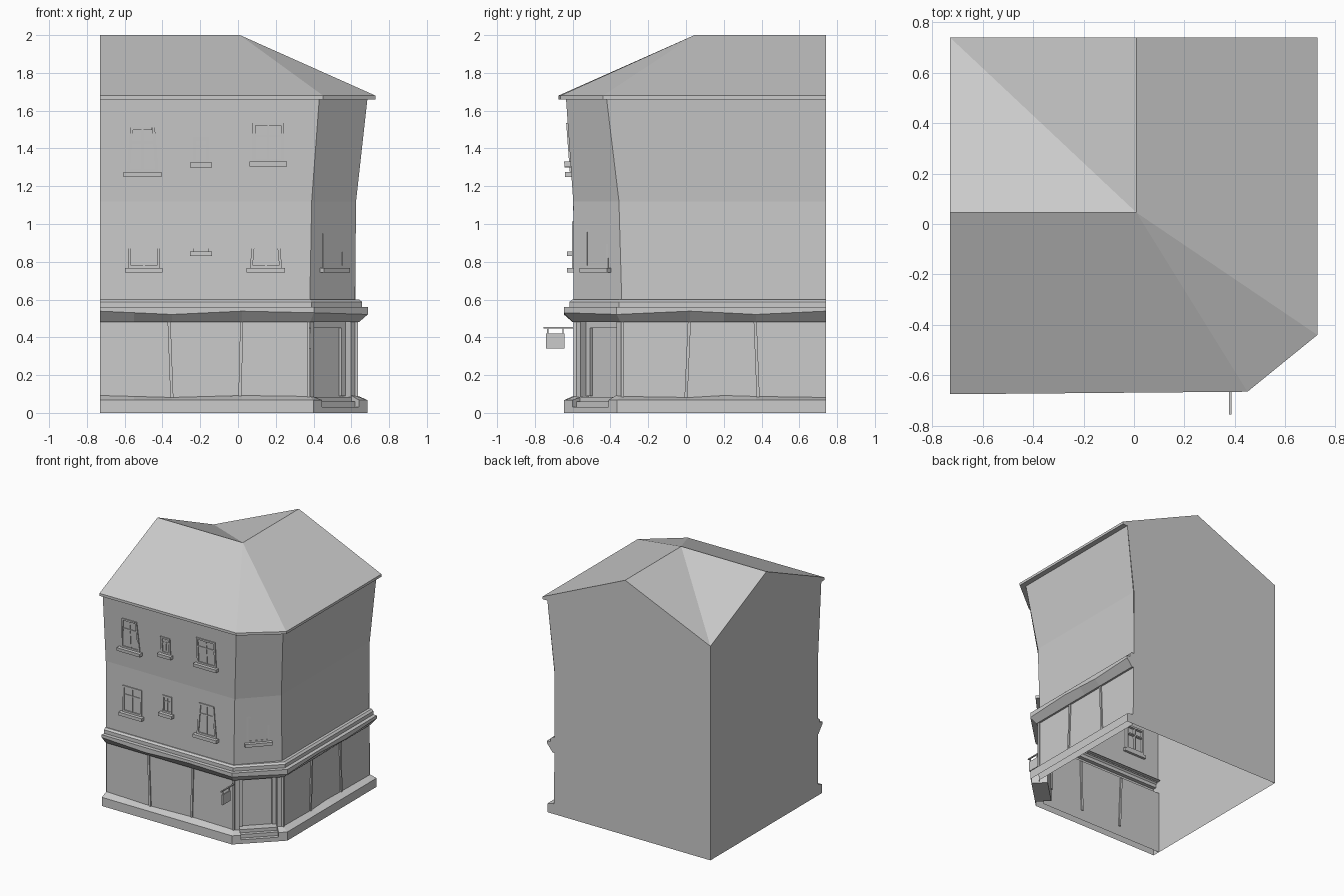
import bpy, math
from mathutils import Vector as V

if "Cube" in bpy.data.objects:
    bpy.data.objects.remove(bpy.data.objects["Cube"])


def mesh(name, verts, faces):
    me = bpy.data.meshes.new(name)
    me.from_pydata([tuple(v) for v in verts], [], faces)
    me.update()
    ob = bpy.data.objects.new(name, me)
    bpy.context.collection.objects.link(ob)
    return ob


def loft(name, rings, caps=False):
    n = len(rings[0])
    verts = [p for r in rings for p in r]
    faces = [(k * n + i, k * n + i + 1, (k + 1) * n + i + 1, (k + 1) * n + i)
             for k in range(len(rings) - 1) for i in range(n - 1)]
    if caps:
        first = [k * n for k in range(len(rings))]
        faces += [first, [i + n - 1 for i in reversed(first)]]
    return mesh(name, verts, faces)


def offset(path, d):
    pts = [V(p) for p in path]
    nor = [V((b - a).yx).normalized() for a, b in zip(pts, pts[1:])]
    nor = [V((n.x, -n.y)) for n in nor]
    out = []
    for i, p in enumerate(pts):
        a, b = nor[max(i - 1, 0)], nor[min(i, len(nor) - 1)]
        out.append(p + (a + b) * d / (1 + a.dot(b)))
    return out


def sweep(name, path, profile, caps=True):
    # profile entries: outward offset, height, height wobble along the path
    rings = [[(p.x, p.y, z + w * math.sin(i * 2.1 + 1)) for i, p in enumerate(offset(path, d))]
             for d, z, w in profile]
    return loft(name, rings, caps)


class Wall:
    """Places outlines (along, height) on a wall, with the lean of the upper storeys."""
    def __init__(self, origin, along, lean=0.0):
        self.o, self.u = V((*origin, 0)), V((*along, 0)).normalized()
        self.n, self.lean = V((self.u.y, -self.u.x, 0)), lean

    def prism(self, outline, d0, d1):
        def at(a, z, d):
            return self.o + self.u * a + self.n * (d + self.lean * max(0, z - 1.12)) + V((0, 0, z))
        n = len(outline)
        v = [at(a, z, d0) for a, z in outline] + [at(a, z, d1) for a, z in outline]
        f = [tuple(reversed(range(n))), tuple(range(n, 2 * n))]
        f += [(i, (i + 1) % n, n + (i + 1) % n, n + i) for i in range(n)]
        return v, f

    def build(self, name, parts):
        verts, faces = [], []
        for outline, d0, d1 in parts:
            v, f = self.prism(outline, d0, d1)
            faces += [tuple(i + len(verts) for i in q) for q in f]
            verts += v
        return mesh(name, verts, faces)


def rect(a0, a1, z0, z1):
    return [(a0, z0), (a1, z0), (a1, z1), (a0, z1)]


def window(name, wall, c, z0, z1, wb, wt, t=0.014):
    def half(z):
        return (wb + (wt - wb) * (z - z0) / (z1 - z0)) / 2
    hb, ht, zm = half(z0), half(z1), z0 + (z1 - z0) * 0.66
    hm = half(zm)
    parts = [([(c - hb, z0), (c - hb + t, z0), (c - ht + t, z1), (c - ht, z1)], -0.02, 0.008),
             ([(c + hb - t, z0), (c + hb, z0), (c + ht, z1), (c + ht - t, z1)], -0.02, 0.008),
             (rect(c - ht + t, c + ht - t, z1 - t, z1), -0.02, 0.008),
             (rect(c - hb + t, c + hb - t, z0, z0 + t), -0.02, 0.008),
             (rect(c - 0.005, c + 0.005, z0 + t, z1 - t), -0.02, 0.005),
             (rect(c - hm + t, c + hm - t, zm - 0.005, zm + 0.005), -0.02, 0.005)]
    wall.build(name, parts)
    hs = hb + 0.017
    wall.build(name + "_sill", [(rect(c - hs, c + hs, z0 - 0.025, z0), -0.02, 0.034)])


# Ground floor footprint with the chamfered corner
L, BACK = -0.73, 0.74
A, B = V((0.38, -0.595)), V((0.635, -0.345))
cu = (B - A).normalized()
cn = V((cu.y, -cu.x))
clen = (B - A).length
front = [(L, -0.595), (-0.55, -0.595), (-0.35, -0.595), (0.02, -0.595)]
side = [(0.635, 0.02), (0.635, 0.2), (0.635, 0.37), (0.635, BACK)]
d0, d1 = A + cu * 0.12 * clen, A + cu * 0.88 * clen

# Shop walls, with the recessed doorway on the chamfer
loft("shop_front_left", [[(*p, z) for p in offset([front[0], A, d0], -0.01)] for z in (0, 0.5)])
loft("shop_front_right", [[(*p, z) for p in offset([d1, B, side[-1]], -0.01)] for z in (0, 0.5)])
niche = [d0 - cn * 0.01, d0 - cn * 0.07, d1 - cn * 0.07, d1 - cn * 0.01]
loft("doorway", [[(*p, z) for p in niche] for z in (0, 0.5)])

# Plinth either side of the steps
plinth = [(0.05, 0, 0), (0.05, 0.068, 0), (-0.005, 0.087, 0.006), (-0.01, 0, 0)]
sweep("plinth_left", front + [A, d0], plinth)
sweep("plinth_right", [d1, B] + side, plinth)

# Cornice above the shop
sweep("cornice", front + [A, B] + side,
      [(-0.01, 0.48, 0), (0.005, 0.48, 0), (0.052, 0.53, 0.01), (0.052, 0.56, 0), (0.022, 0.56, 0),
       (0.022, 0.587, 0), (0.008, 0.6, 0), (-0.03, 0.6, 0)])

front_wall = Wall((0, -0.595), (1, 0))
side_wall = Wall((0.635, 0), (0, 1))
corner_wall = Wall(A, cu)

# Slightly crooked shop mullions
for wall, label, posts in ((front_wall, "front", [(-0.35, -0.365), (0.01, 0.02), (0.372, 0.372)]),
                           (side_wall, "side", [(0.0, 0.018), (0.382, 0.366), (-0.337, -0.337)])):
    for i, (b, t) in enumerate(posts):
        wall.build(f"{label}_mullion_{i}",
                   [([(b - .008, .08), (b + .008, .08), (t + .008, .49), (t - .008, .49)], -0.02, 0.0)])

# Corner door frame and steps
e0, e1 = 0.12 * clen, 0.88 * clen
corner_wall.build("door_frame", [(rect(e0, e0 + 0.03, 0.09, 0.48), -0.08, -0.05),
                                 (rect(e1 - 0.03, e1, 0.09, 0.48), -0.08, -0.05),
                                 (rect(e0 + 0.03, e1 - 0.03, 0.45, 0.48), -0.08, -0.05)])
for i, (z, out) in enumerate(((0.032, 0.05), (0.06, 0.022), (0.085, -0.006))):
    corner_wall.build(f"step_{i}", [(rect(e0, e1, z - 0.032 if i == 0 else z - 0.028, z), -0.07, out)])

# Upper storeys, leaning outward to the eaves
top = [(L, -0.635, 1.66), (0.43, -0.635, 1.66), (0.685, -0.42, 1.66), (0.685, BACK, 1.66)]
loft("upper_walls", [
    [(L, -0.595, 0.59), (0.38, -0.595, 0.59), (0.62, -0.34, 0.59), (0.62, BACK, 0.59)],
    [(L, -0.597, 1.12), (0.39, -0.597, 1.12), (0.625, -0.355, 1.12), (0.625, BACK, 1.12)], top])

# Party walls with gables
mesh("left_wall", [(L, y, z) for y, z in ((BACK, 0), (-0.595, 0), (-0.597, 1.12), (-0.635, 1.66),
                                          (-0.675, 1.66), (-0.675, 1.68), (0.045, 2), (BACK, 1.68))],
     [tuple(range(8))])
mesh("back_wall", [(x, BACK, z) for x, z in ((0.63, 0), (L, 0), (L, 1.68), (0.01, 2), (0.727, 1.68),
                                             (0.727, 1.66), (0.685, 1.66), (0.622, 1.12), (0.622, 0.59))],
     [tuple(range(9))])

# Roof: hipped corner with a valley behind the two ridges
eave = [(L, -0.675), (0.45, -0.665), (0.727, -0.44), (0.727, BACK)]
mesh("roof", [(*p, 1.68) for p in eave] + [(L, 0.045, 2), (0.01, 0.045, 2), (0.01, BACK, 2), (L, BACK, 1.68)],
     [(0, 1, 5, 4), (1, 2, 5), (2, 3, 6, 5), (5, 6, 7), (4, 5, 7)])
loft("eaves", [top, [(*p, 1.66) for p in eave], [(*p, 1.68) for p in eave]])

# Windows: centre, bottom, top, bottom width, top width
leaning = Wall((0, -0.596), (1, 0), 0.073)
for i, w in enumerate(((-0.505, 1.275, 1.512, 0.166, 0.13), (-0.195, 1.325, 1.457, 0.082, 0.082),
                       (0.16, 1.33, 1.535, 0.165, 0.165), (-0.498, 0.767, 0.972, 0.165, 0.165),
                       (-0.195, 0.855, 0.988, 0.082, 0.082), (0.148, 0.767, 1.012, 0.17, 0.126))):
    window(f"window_{i}", leaning, *w)
upper_corner = Wall((0.38, -0.595), (0.24, 0.255))
window("corner_window", upper_corner, 0.175, 0.767, 0.972, 0.165, 0.165)

# Hanging shop sign
sign = Wall((0.376, 0), (0, 1))
sign.build("sign_bracket", [(rect(-0.755, -0.595, 0.446, 0.454), 0, 0.01),
                            (rect(-0.735, -0.729, 0.41, 0.447), 0.002, 0.008),
                            (rect(-0.655, -0.649, 0.41, 0.447), 0.002, 0.008)])
sign.build("sign_board", [(rect(-0.74, -0.643, 0.34, 0.42), 0, 0.01)])
